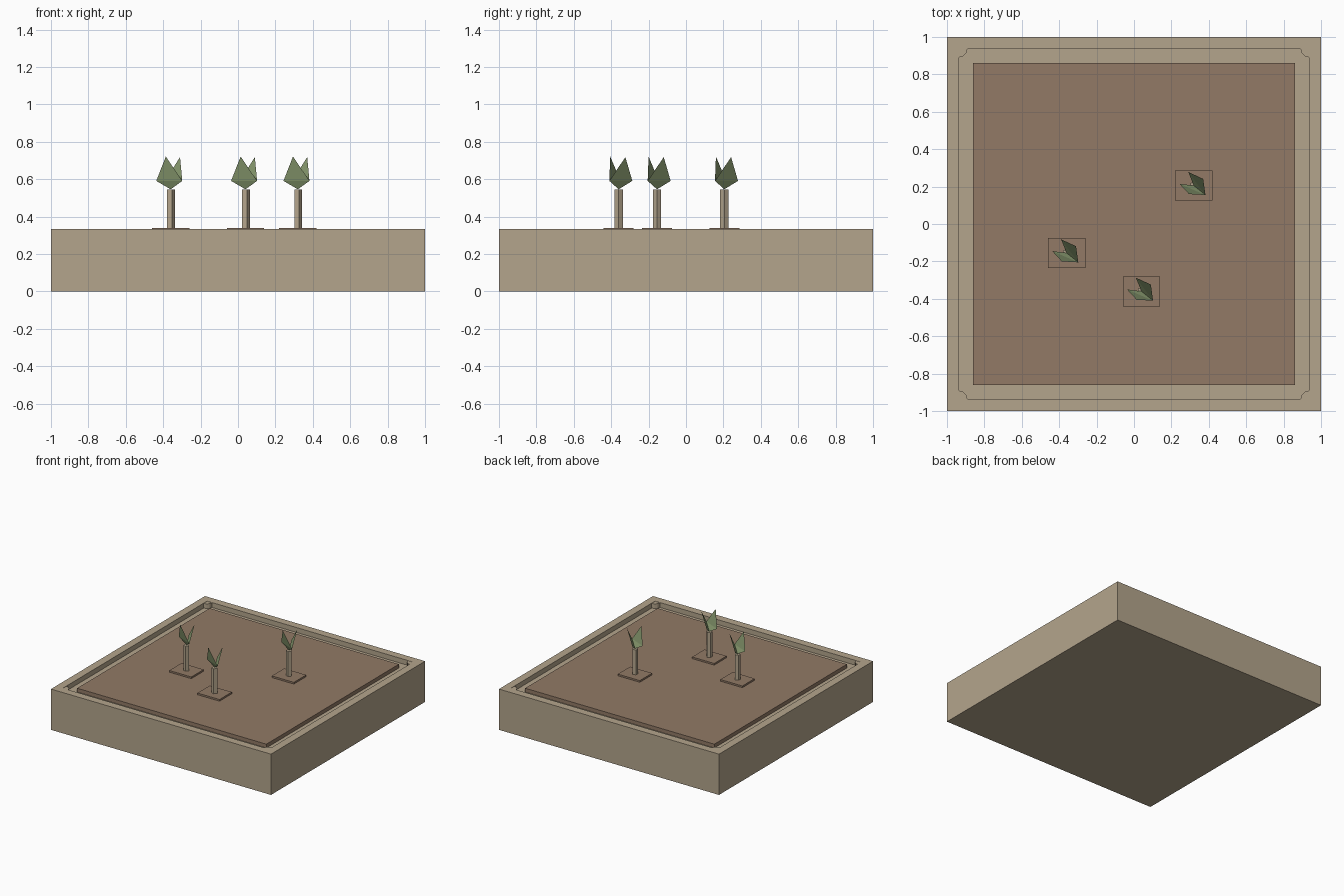
import bpy, bmesh, math
from mathutils import Vector

cube = bpy.data.objects.get("Cube")
if cube:
    bpy.data.objects.remove(cube, do_unlink=True)


def material(name, rgb):
    """Flat material from 0-255 display values, stored as linear."""
    col = [((c / 255 + 0.055) / 1.055) ** 2.4 for c in rgb] + [1]
    m = bpy.data.materials.new(name)
    m.use_nodes = True
    m.diffuse_color = col
    m.node_tree.nodes["Principled BSDF"].inputs["Base Color"].default_value = col
    return m


WOOD = material("pale wood", (180, 165, 140))
SOIL = material("brown soil", (146, 122, 102))
LEAF = material("leaf green", (139, 157, 113))


def finish(name, bm, mat):
    mesh = bpy.data.meshes.new(name)
    bm.to_mesh(mesh)
    bm.free()
    mesh.materials.append(mat)
    ob = bpy.data.objects.new(name, mesh)
    bpy.context.collection.objects.link(ob)
    return ob


def box_mesh(x, y, z0, z1, sx, sy):
    bm = bmesh.new()
    bmesh.ops.create_cube(bm, size=1)
    bmesh.ops.scale(bm, vec=(sx, sy, z1 - z0), verts=bm.verts)
    bmesh.ops.translate(bm, vec=(x, y, (z0 + z1) / 2), verts=bm.verts)
    return bm


def cylinder(name, x, y, z0, z1, r, sides, mat):
    bm = bmesh.new()
    bmesh.ops.create_cone(bm, cap_ends=True, segments=sides, radius1=r, radius2=r, depth=z1 - z0)
    bmesh.ops.translate(bm, vec=(x, y, (z0 + z1) / 2), verts=bm.verts)
    return finish(name, bm, mat)


RIM, FLOOR, GROUND, MOUND = 0.335, 0.295, 0.326, 0.34

# Tray: a block with a shallow recess sunk into its top
bm = box_mesh(0, 0, 0, RIM, 2, 2)
top = max(bm.faces, key=lambda f: f.calc_center_median().z)
bmesh.ops.inset_region(bm, faces=[top], thickness=0.09)
inner = bmesh.ops.extrude_discrete_faces(bm, faces=[top])["faces"][0]
for v in inner.verts:
    v.co.z = FLOOR
finish("planter_box", bm, WOOD)

# Corner posts that just round the recess corners
for sx in (-1, 1):
    for sy in (-1, 1):
        cylinder("corner_post", sx * 0.936, sy * 0.936, 0.002, RIM - 0.002, 0.045, 12, WOOD)

# Soil slab
finish("soil_bed", box_mesh(0, 0, FLOOR - 0.01, GROUND, 1.72, 1.72), SOIL)


def leaf(name, origin, left, tip, right):
    bm = bmesh.new()
    base, l, t, r = [bm.verts.new(origin + Vector(p)) for p in ((0, 0, 0), left, tip, right)]
    bm.faces.new((base, r, l))
    bm.faces.new((l, r, t))
    return finish(name, bm, LEAF)


# Seedlings: soil patch, five-sided stem and two folded leaves
SHARED = (0.062, -0.05, 0.045)
for x, y in ((0.32, 0.205), (-0.36, -0.155), (0.04, -0.36)):
    finish("soil_patch", box_mesh(x, y, GROUND - 0.005, MOUND, 0.2, 0.16), SOIL)
    stem = cylinder("stem", 0, 0, MOUND - 0.005, 0.545, 0.0235, 5, WOOD)
    # Turn the stem so that one corner points to +x
    first = stem.data.vertices[0].co
    stem.rotation_euler.z = -math.atan2(first.y, first.x)
    stem.location = (x, y, 0)
    crown = Vector((x, y, 0.546))
    leaf("front_leaf", crown, (-0.077, 0.01, 0.045), (-0.026, -0.045, 0.175), SHARED)
    leaf("back_leaf", crown, SHARED, (0.05, 0.036, 0.172), (-0.03, 0.073, 0.045))
